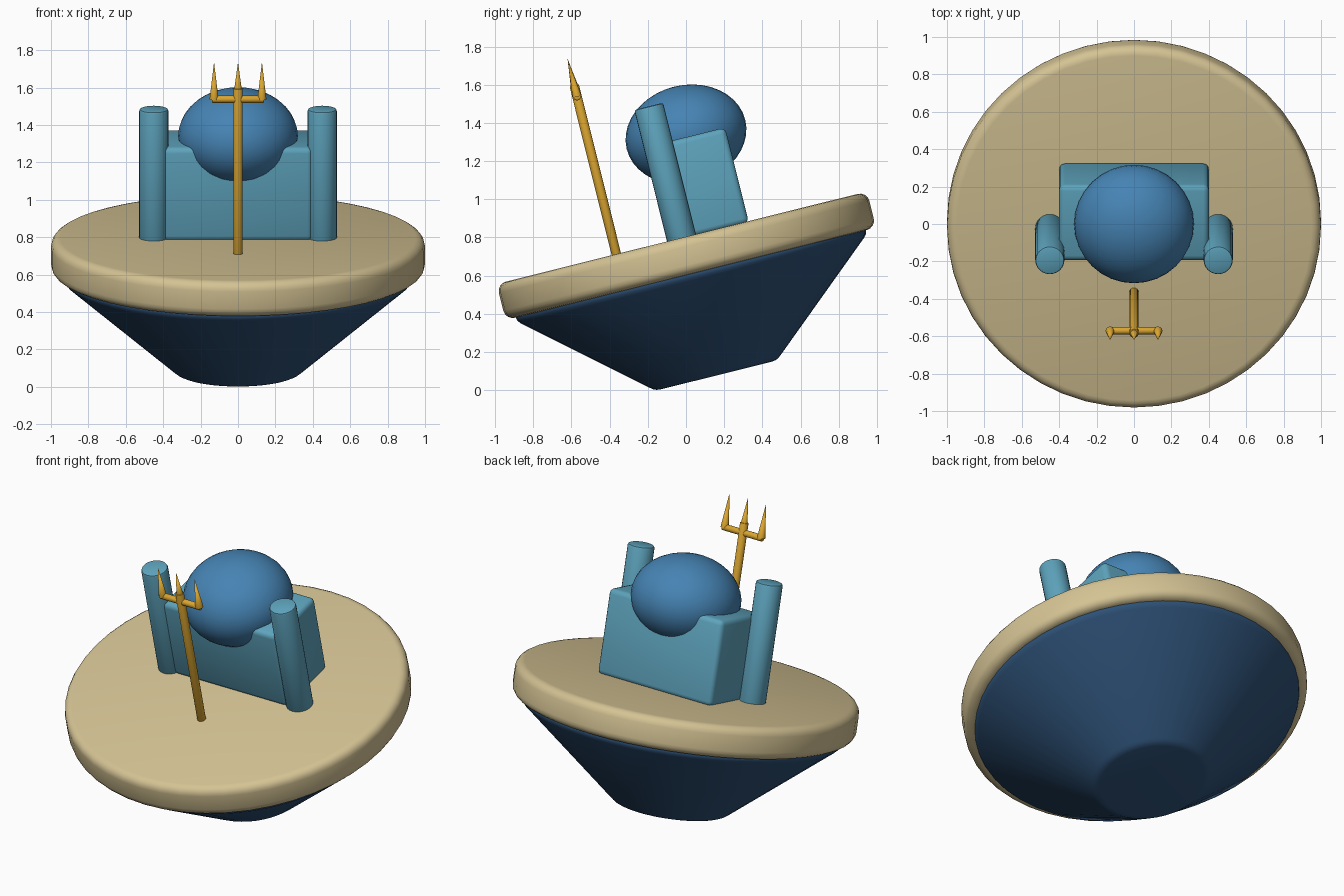
import bpy, bmesh, math
from mathutils import Matrix, Vector

if "Cube" in bpy.data.objects:
    bpy.data.objects.remove(bpy.data.objects["Cube"])

TILT = Matrix.Rotation(math.radians(14), 4, 'X')   # the whole model leans back
CY = 0.172                                         # centre of the round base, before tilting


def material(name, color):
    m = bpy.data.materials.new(name)
    m.diffuse_color = (*color, 1)
    m.use_nodes = True
    m.node_tree.nodes["Principled BSDF"].inputs["Base Color"].default_value = m.diffuse_color
    return m


sand = material("sand", (0.66, 0.545, 0.295))
navy = material("navy", (0.027, 0.083, 0.185))
blue = material("blue", (0.061, 0.23, 0.456))
light_blue = material("light_blue", (0.112, 0.37, 0.51))
gold = material("gold", (0.70, 0.376, 0.03))


def finish(name, bm, mat, loc, rot=None, angle=40):
    """Turn a bmesh into a shaded object placed in the tilted frame."""
    bmesh.ops.recalc_face_normals(bm, faces=bm.faces)
    bm.transform(TILT @ Matrix.Translation(loc) @ (rot or Matrix()))
    me = bpy.data.meshes.new(name)
    bm.to_mesh(me)
    bm.free()
    me.materials.append(mat)
    ob = bpy.data.objects.new(name, me)
    bpy.context.collection.objects.link(ob)
    bpy.ops.object.select_all(action='DESELECT')
    ob.select_set(True)
    bpy.context.view_layer.objects.active = ob
    bpy.ops.object.shade_smooth_by_angle(angle=math.radians(angle))
    return ob


def lathe(name, profile, mat, loc, sides, rot=None):
    """Spin (radius, height) points around z; ends are capped, radius 0 is a tip."""
    bm = bmesh.new()
    rings = []
    for r, z in profile:
        if r == 0:
            rings.append([bm.verts.new((0, 0, z))])
        else:
            rings.append([bm.verts.new((r * math.cos(2 * math.pi * i / sides),
                                        r * math.sin(2 * math.pi * i / sides), z))
                          for i in range(sides)])
    for a, b in zip(rings, rings[1:]):
        for i in range(sides):
            j = (i + 1) % sides
            if len(b) == 1:
                bm.faces.new((a[i], a[j], b[0]))
            else:
                bm.faces.new((a[i], a[j], b[j], b[i]))
    for ring in (rings[0], rings[-1]):
        if len(ring) > 1:
            bm.faces.new(ring)
    return finish(name, bm, mat, loc, rot)


def rounded(r, z0, z1, b, steps=4):
    """Profile of a cylinder with rounded edges."""
    arc = [(math.sin(t), math.cos(t))
           for t in (math.pi / 2 * i / steps for i in range(steps + 1))]
    low = [(r - b + b * s, z0 + b - b * c) for s, c in arc]
    high = [(r - b + b * s, z1 - b + b * c) for s, c in reversed(arc)]
    return low + high


# Round base: tapered hull under a thick rounded deck
lathe("hull", [(0.305, 0.036), (0.322, 0.039), (0.338, 0.046), (0.352, 0.057),
               (0.928, 0.55), (0.94, 0.565), (0.945, 0.58), (0.94, 0.6)],
      navy, (0, CY, 0), 48)
lathe("deck", rounded(1.0, 0.585, 0.78, 0.05), sand, (0, CY, 0), 48)

# Body block with rounded edges
bm = bmesh.new()
bmesh.ops.create_cube(bm, size=1)
bmesh.ops.scale(bm, vec=(0.8, 0.416, 0.515), verts=bm.verts)
bmesh.ops.bevel(bm, geom=list(bm.edges), offset=0.03, segments=3,
                profile=0.5, affect='EDGES')
finish("body", bm, light_blue, (0, 0.324, 1.0285))

# Flattened dome head sunk into the body
bm = bmesh.new()
bmesh.ops.create_uvsphere(bm, u_segments=32, v_segments=20, radius=1)
bmesh.ops.scale(bm, vec=(0.32, 0.32, 0.258), verts=bm.verts)
finish("head", bm, blue, (0, 0.324, 1.30))

# Upright arms
for side, x in (("left", -0.45), ("right", 0.45)):
    lathe(side + "_arm", rounded(0.078, 0.765, 1.49, 0.012, 2),
          light_blue, (x, 0.17, 0), 24)

# Trident: shaft, crossbar and three prongs
TY = -0.182
lathe("trident_shaft", rounded(0.025, 0.77, 1.69, 0.004, 2), gold, (0, TY, 0), 16)
lathe("trident_crossbar", rounded(0.02, -0.14, 0.14, 0.004, 2), gold,
      (0, TY, 1.63), 12, Matrix.Rotation(math.pi / 2, 4, 'Y'))
for name, x, base, r in (("left", -0.128, 1.63, 0.024), ("middle", 0, 1.685, 0.02),
                         ("right", 0.128, 1.63, 0.024)):
    lathe(name + "_prong", [(r, base), (0, 1.835)], gold, (x, TY, 0), 12)
